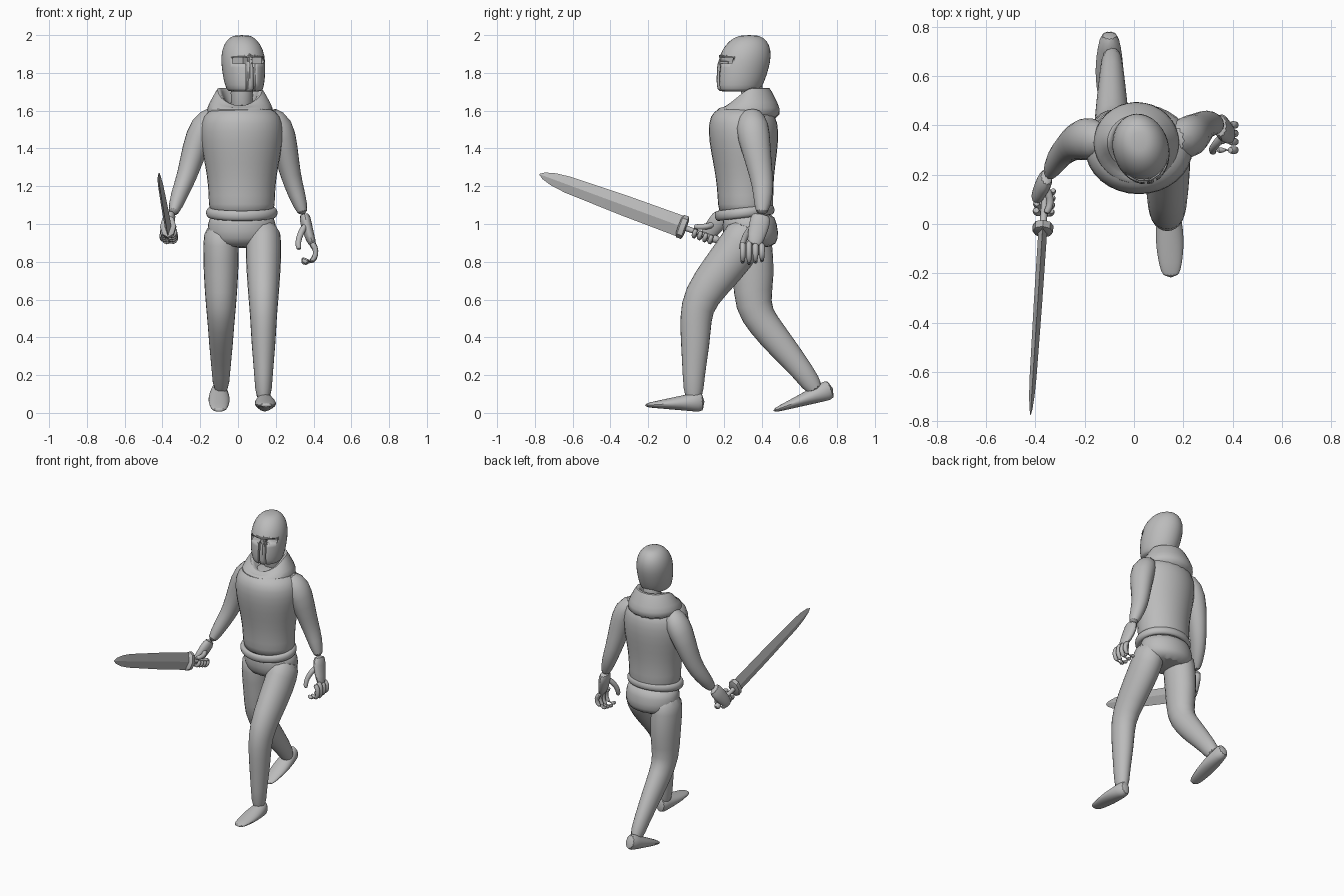
import bpy, bmesh, math
from mathutils import Vector, Matrix

if "Cube" in bpy.data.objects:
    bpy.data.objects.remove(bpy.data.objects["Cube"])

GREY = (.5, .5, .5, 1)
mat = bpy.data.materials.new("plain_grey")
mat.use_nodes = True
mat.diffuse_color = GREY
mat.node_tree.nodes["Principled BSDF"].inputs["Base Color"].default_value = GREY


def shade(ob, subsurf, angle):
    """Give an object its material, subdivision and smooth shading."""
    ob.data.materials.append(mat)
    if subsurf:
        modifier = ob.modifiers.new("smooth", 'SUBSURF')
        modifier.levels = modifier.render_levels = subsurf
    bpy.ops.object.select_all(action='DESELECT')
    ob.select_set(True)
    bpy.context.view_layer.objects.active = ob
    bpy.ops.object.shade_smooth_by_angle(angle=math.radians(angle))
    return ob


def finish(name, bm, subsurf=1, angle=50):
    """Turn a bmesh into a shaded object."""
    bmesh.ops.recalc_face_normals(bm, faces=bm.faces[:])
    mesh = bpy.data.meshes.new(name)
    bm.to_mesh(mesh)
    bm.free()
    ob = bpy.data.objects.new(name, mesh)
    bpy.context.collection.objects.link(ob)
    return shade(ob, subsurf, angle)


def loft(name, path, widths, depths, sides=12, level=False, dips=None, subsurf=1, angle=50):
    """Skin elliptical rings along a path; level rings stay horizontal,
    and dips lower the front of each ring."""
    bm = bmesh.new()
    points = [Vector(p) for p in path]
    last = len(points) - 1
    rings = []
    for i, point in enumerate(points):
        tangent = (points[min(i + 1, last)] - points[max(i - 1, 0)]).normalized()
        if level:
            tangent = Vector((0, 0, 1))
        across = Vector((1, 0, 0))
        across = (across - tangent * across.dot(tangent)).normalized()
        other = tangent.cross(across)
        ring = []
        for k in range(sides):
            turn_angle = math.tau * k / sides
            c, s = math.cos(turn_angle), math.sin(turn_angle)
            p = point + across * widths[i] * c + other * depths[i] * s
            if dips:
                p.z -= dips[i] * max(0, -s)
            ring.append(bm.verts.new(p))
        rings.append(ring)
    for low, high in zip(rings, rings[1:]):
        for k in range(sides):
            n = (k + 1) % sides
            bm.faces.new((low[k], low[n], high[n], high[k]))
    bm.faces.new(rings[0])
    bm.faces.new(rings[-1])
    return finish(name, bm, subsurf, angle)


def limb(name, path, radii, deep=1, **options):
    """Limb whose rings all share one depth to width ratio."""
    return loft(name, path, radii, [r * deep for r in radii], **options)


def column(name, x, y, lean, deep, profile, **options):
    """Upright form from (height, half width) pairs, leaning from its top point."""
    top = profile[-1][0]
    path = [(x, y + lean * (z - top), z) for z, r in profile]
    return limb(name, path, [r for z, r in profile], deep, sides=16, level=True, **options)


def finger(name, path, r):
    """Round finger that thins towards its tip."""
    count = len(path)
    return limb(name, path, [r * (1 - .3 * i / count) for i in range(count)], sides=8)


def curl(name, centre, out, up, start, end, r, steps=6):
    """Finger bent along an arc spanned by two vectors."""
    path = []
    for i in range(steps):
        a = math.radians(start + (end - start) * i / (steps - 1))
        path.append(centre + out * math.cos(a) + up * math.sin(a))
    return finger(name, path, r)


# Body and the collar that rises behind the neck and folds inwards
column("torso", .02, .3, -.03, .84, [
    (1.03, .17), (1.1, .18), (1.2, .18), (1.32, .2), (1.44, .225),
    (1.54, .225), (1.6, .19), (1.63, .1)])
column("collar", .01, .33, 0, .95, [
    (1.54, .19), (1.62, .18), (1.67, .15), (1.73, .12), (1.72, .1), (1.6, .06)],
    dips=(0, 0, .06, .1, .1, 0))
column("pelvis", .02, .33, -.1, .8, [(.87, .14), (.92, .19), (1, .185), (1.07, .17)][::1])
column("neck", .02, .34, -.1, 1, [(1.55, .06), (1.7, .06), (1.8, .06)])

# Rolled belt, a little higher at the back
bpy.ops.mesh.primitive_torus_add(major_segments=28, minor_segments=8, major_radius=.17,
                                 minor_radius=.023, location=(.02, .31, 1.06),
                                 rotation=(.12, 0, 0))
belt = bpy.context.object
belt.name = "belt"
belt.scale = (1, .84, 1.3)
shade(belt, 1, 50)

# Legs: the left one forward, the right one trailing
LEG = (.09, .1, .096, .083, .073, .066, .05, .043)
strides = {
    "left": (.135, [(.34, 1), (.3, .9), (.2, .77), (.07, .61),
                    (.05, .5), (.05, .36), (.04, .2), (.04, .05)]),
    "right": (-.09, [(.34, 1), (.34, .9), (.36, .73), (.35, .56),
                     (.41, .47), (.5, .36), (.62, .22), (.7, .1)]),
}
for word, (x, steps) in strides.items():
    limb(word + "_leg", [(x, y, z) for y, z in steps], LEG, 1.2)

# Feet taper in height from heel to toe above a sloping sole
for word, heel, toe in (("left", (.14, .1, 0), (.15, -.22, .03)),
                        ("right", (-.1, .78, .07), (-.1, .46, 0))):
    parts = [i / 5 for i in range(6)]
    heights = [.05 * (1 - f) + .01 for f in parts]
    path = [Vector(heel).lerp(Vector(toe), f) + Vector((0, 0, h))
            for f, h in zip(parts, heights)]
    widths = [.035 + .025 * math.sin(math.pi * f) for f in parts]
    loft(word + "_foot", path, widths, heights)

# Arms
ARM = (.05, .085, .07, .055, .048, .03)
limb("left_arm", [(.15, .34, 1.6), (.22, .35, 1.52), (.25, .37, 1.4),
                  (.28, .4, 1.25), (.31, .41, 1.16), (.35, .4, 1.04)], ARM, 1.15)
limb("right_arm", [(-.11, .33, 1.6), (-.18, .35, 1.52), (-.23, .34, 1.4),
                   (-.27, .31, 1.25), (-.31, .27, 1.16), (-.35, .19, 1.04)], ARM, 1.15)

# Palms share their sections
PALM = (.03, .032, .027, .02)
limb("left_palm", [(.35, .4, 1.06), (.36, .39, 1), (.38, .37, .93), (.4, .36, .88)], PALM, 1.8)
limb("right_palm", [(-.35, .2, 1.06), (-.37, .16, 1), (-.39, .12, .95), (-.4, .1, .91)],
     PALM, 1.6)

# Open left hand with curled fingers
for i in range(4):
    reach = .065 - .008 * abs(i - 1)
    curl(f"left_finger_{i + 1}", Vector((.37, .3 + .034 * i, .85)), Vector((.045, 0, 0)),
         Vector((0, 0, reach)), 70, -140, .018)
finger("left_thumb", [(.36, .36, 1), (.33, .32, .95), (.315, .3, .9), (.325, .29, .86)], .02)

# Sword laid along one axis
base, tip = Vector((-.37, -.02, .985)), Vector((-.42, -.775, 1.263))
length = (tip - base).length
axis = (tip - base).normalized()


def along(distances):
    return [base + axis * d for d in distances]


spans = (0, .4, .8, .9, .97, 1)
limb("blade", along([length * f for f in spans]), (.018, .017, .014, .011, .006, .001), 3.2,
     sides=4, subsurf=0, angle=30)
limb("guard", along((-.022, -.016, .012, .02)), (.03, .042, .042, .03), 1.5,
     sides=8, subsurf=0, angle=40)
limb("grip", along((-.21, -.2, -.18, -.17, -.01)), (.012, .02, .02, .013, .015),
     sides=8, subsurf=0)

# Right fist wrapped around the grip
out = Vector((-1, 0, 0))
out = (out - axis * out.dot(axis)).normalized()
up = axis.cross(out)
if up.z < 0:
    up.negate()
for i, centre in enumerate(along([-.075 - .03 * n for n in range(4)])):
    curl(f"right_finger_{i + 1}", centre, out * .036, up * .036, 30, -210, .017)
finger("right_thumb", [(-.36, .15, 1), (-.34, .11, .985), (-.34, .07, .985), (-.36, .04, .985)],
       .019)

# Closed helmet, turned slightly to the left
turn = Matrix.Translation((.02, .335, 0)) @ Matrix.Rotation(math.radians(16), 4, 'Z')
helmet = column("helmet", 0, 0, .2, 1.22, [
    (1.7, .085), (1.71, .097), (1.76, .11), (1.83, .117), (1.89, .117),
    (1.95, .1), (1.99, .065), (2, .03)])
helmet.matrix_world = turn

# Eye openings and cheek slits, cut from the helmet
cuts = bmesh.new()
for side in (-1, 1):
    for centre, size in (((side * .05, -.13, 1.866), (.07, .1, .03)),
                         ((side * .02, -.16, 1.77), (.011, .08, .18))):
        bmesh.ops.create_cube(cuts, size=1, matrix=Matrix.Translation(centre)
                              @ Matrix.Diagonal((*size, 1)))
cutter = finish("helmet_cutter", cuts, 0)
cutter.matrix_world = turn
cutter.hide_render = cutter.hide_viewport = True
opening = helmet.modifiers.new("openings", 'BOOLEAN')
opening.object, opening.operation, opening.solver = cutter, 'DIFFERENCE', 'EXACT'
opening.use_self = True

# Nose guard and brow ridges
nose = limb("nose_guard", [(0, -.16, 1.71), (0, -.17, 1.77), (0, -.165, 1.84), (0, -.15, 1.9)],
            (.006, .01, .011, .007), sides=6, subsurf=0)
nose.matrix_world = turn
for side, word in ((-1, "right"), (1, "left")):
    brow = limb(word + "_brow", [(0, -.16, 1.885), (side * .04, -.15, 1.89),
                                 (side * .08, -.115, 1.885), (side * .095, -.09, 1.87)],
                (.006, .006, .005, .003), sides=6, subsurf=0)
    brow.matrix_world = turn
